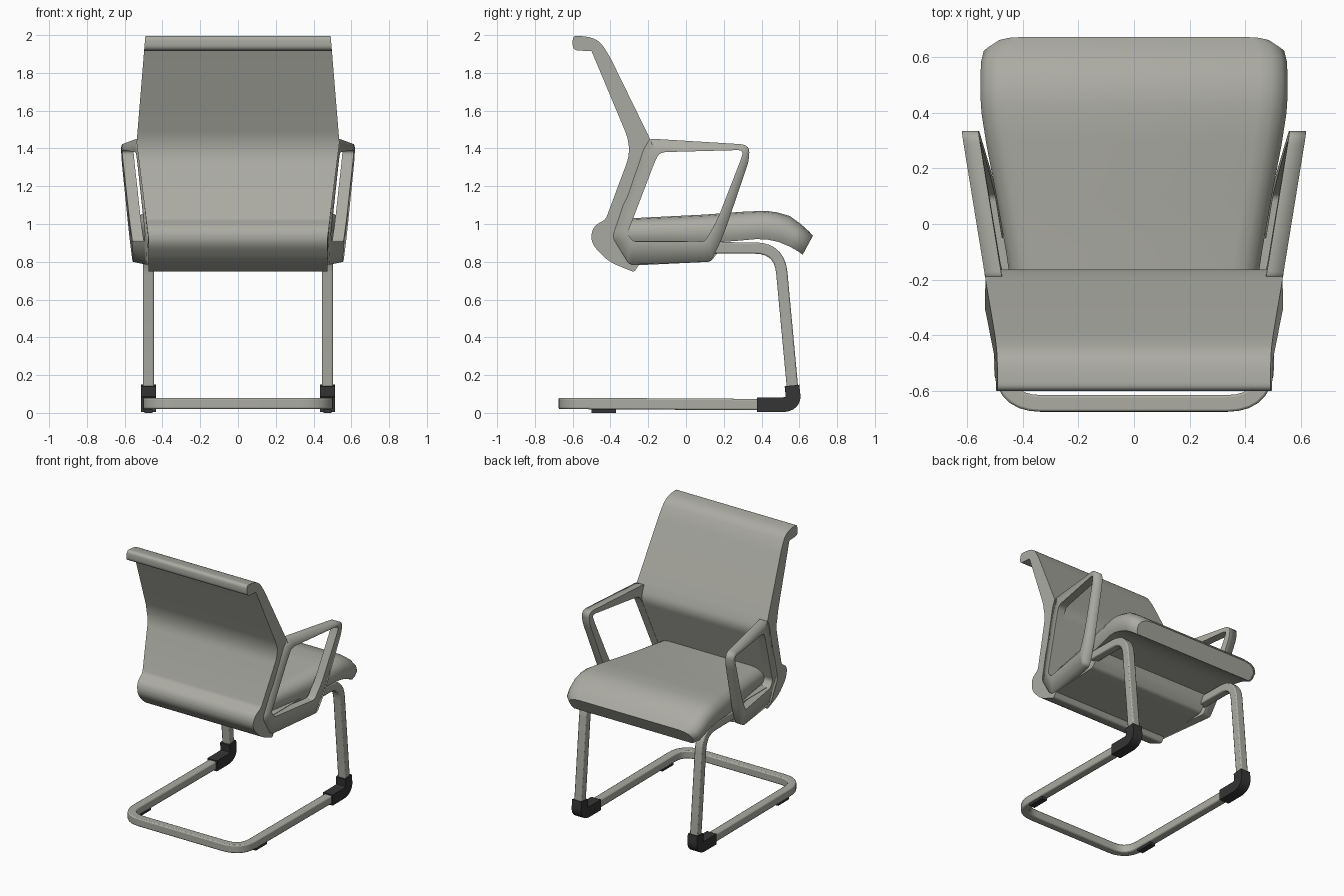
import bpy, math
from mathutils import Vector

if "Cube" in bpy.data.objects:
    bpy.data.objects.remove(bpy.data.objects["Cube"], do_unlink=True)


def material(name, rgb):
    m = bpy.data.materials.new(name)
    m.use_nodes = True
    m.diffuse_color = (*rgb, 1)
    b = m.node_tree.nodes["Principled BSDF"]
    b.inputs["Base Color"].default_value = (*rgb, 1)
    b.inputs["Roughness"].default_value = 0.7
    return m


GREY = material("warm grey", (0.41, 0.41, 0.37))
DARK = material("dark rubber", (0.035, 0.035, 0.035))


def make(name, verts, faces, mat, bevel=0, angle=32):
    me = bpy.data.meshes.new(name)
    me.from_pydata([tuple(v) for v in verts], [], faces)
    ob = bpy.data.objects.new(name, me)
    bpy.context.collection.objects.link(ob)
    me.materials.append(mat)
    bpy.ops.object.select_all(action='DESELECT')
    ob.select_set(True)
    bpy.context.view_layer.objects.active = ob
    bpy.ops.object.mode_set(mode='EDIT')
    bpy.ops.mesh.select_all(action='SELECT')
    bpy.ops.mesh.normals_make_consistent(inside=False)
    bpy.ops.object.mode_set(mode='OBJECT')
    bpy.ops.object.shade_smooth_by_angle(angle=math.radians(angle))
    if bevel:
        b = ob.modifiers.new("soft_edges", 'BEVEL')
        b.width, b.segments, b.limit_method = bevel, 2, 'ANGLE'
        b.angle_limit = math.radians(50)
    return ob


def rounded(points, closed=True, steps=5):
    """Round each corner; the last entry of a point is its cut-back length."""
    out, n = [], len(points)
    for i, p in enumerate(points):
        c, d = Vector(p[:-1]), p[-1]
        if d == 0 or (not closed and i in (0, n - 1)):
            out.append(c)
            continue
        a, b = Vector(points[i - 1][:-1]), Vector(points[(i + 1) % n][:-1])
        a = c + (a - c).normalized() * min(d, (a - c).length * .49)
        b = c + (b - c).normalized() * min(d, (b - c).length * .49)
        for k in range(steps + 1):
            t = k / steps
            out.append(a * (1 - t) ** 2 + c * 2 * t * (1 - t) + b * t * t)
    return out


def loft(rings, caps=True):
    """Join equal closed rings into a skin."""
    n = len(rings[0])
    verts = [v for r in rings for v in r]
    faces = [(i * n + j, i * n + (j + 1) % n, (i + 1) * n + (j + 1) % n, (i + 1) * n + j)
             for i in range(len(rings) - 1) for j in range(n)]
    if caps:
        faces += [tuple(range(n)), tuple(range(len(verts) - n, len(verts)))]
    return verts, faces


def sweep(path, size):
    """Square bar along a path with mitred corners."""
    rings, n = [], len(path)
    side = None
    for i, p in enumerate(path):
        t0 = (p - path[max(i - 1, 0)]).normalized()
        t1 = (path[min(i + 1, n - 1)] - p).normalized()
        t = (t0 + t1).normalized()
        side = Vector((1, 0, 0)) if side is None else side
        side = (side - t * side.dot(t)).normalized()
        up = t.cross(side)
        rings.append([p + (side * a + up * b) * size / 2
                      for a, b in ((-1, -1), (1, -1), (1, 1), (-1, 1))])
    return loft(rings)


# Backrest with head roll and lower shell, one profile across the width
def back_half(z):
    if z > 1.43:
        return .537 - (z - 1.43) * .082
    return max(.473, .537 - (1.43 - z) * .125)


back = rounded([
    (-.60, 2.0, .03), (-.47, 1.985, .06), (-.41, 1.90, .05), (-.19, 1.45, .03),
    (-.155, 1.36, .05), (-.315, .94, .02), (-.28, .91, 0), (.20, .91, 0),
    (.17, .85, .03), (.13, .80, .02), (-.25, .782, 0), (-.275, .745, .015),
    (-.41, .80, .05), (-.505, .90, .05), (-.495, .985, .04), (-.425, 1.025, .02),
    (-.30, 1.36, .05), (-.305, 1.45, .05), (-.50, 1.915, 0), (-.60, 1.92, .03)])
make("backrest", *loft([[(s * back_half(z), y, z) for y, z in back] for s in (-1, 1)]),
     GREY, angle=28)

# Seat cushion: stations as top y, top z, bottom y, bottom z, half width
stations = [
    (-.30, 1.03, -.30, .90, .43), (-.10, 1.04, -.10, .90, .46),
    (.10, 1.05, .10, .90, .495), (.30, 1.065, .26, .91, .53),
    (.42, 1.07, .37, .92, .548), (.48, 1.062, .43, .918, .552),
    (.55, 1.042, .49, .905, .552), (.61, .998, .55, .88, .55),
    (.65, .962, .59, .857, .54), (.672, .938, .618, .838, .505)]
rings = []
for yt, zt, yb, zb, h in stations:
    top, bot = Vector((0, yt, zt)), Vector((0, yb, zb))
    half = [(h - .10, 0), (h - .055, .05), (h - .02, .20), (h, .45), (h - .005, .8), (h - .02, 1)]
    half = [top.lerp(bot, f) + Vector((x, 0, 0)) for x, f in half]
    rings.append(half + [Vector((-v.x, v.y, v.z)) for v in reversed(half)])
make("seat", *loft(rings), GREY, angle=40)

# Arm loops: flared flat rings
outer = rounded([(-.19, 1.452, .02), (.335, 1.42, .05), (.335, 1.34, .04),
                 (.195, .93, .06), (.13, .80, .02), (-.30, .785, .02),
                 (-.39, .93, .03), (-.24, 1.37, .04)])
inner = rounded([(-.14, 1.38, .04), (.305, 1.392, .035), (.29, 1.34, .03),
                 (.165, 1.02, .05), (.10, .907, .02), (-.28, .907, .02),
                 (-.31, .95, .02), (-.165, 1.33, .04)])


def arm_x(y, z):
    return .535 + .165 * (y + .19) + .045 * (z - 1.45)


for side, s in (("left", 1), ("right", -1)):
    loops = [[(s * (arm_x(y, z) - d), y, z) for y, z in prof]
             for prof, d in ((outer, 0), (outer, .06), (inner, .06), (inner, 0), (outer, 0))]
    arm = make(side + "_arm", *loft(loops, caps=False), GREY, angle=35)
    # Weld the seam where the skin meets itself
    w = arm.modifiers.new("weld", 'WELD')
    w.merge_threshold = .0005

# Cantilever frame: one continuous bar, mirrored about the centre
half = [(.474, .14, .874, 0), (.474, .495, .872, .13), (.474, .572, .043, .07),
        (.474, -.645, .05, .14)]
path = rounded(half + [(-x, y, z, d) for x, y, z, d in reversed(half)], closed=False, steps=7)
make("cantilever_frame", *sweep(path, .06), GREY, bevel=.008)

# Rubber corner caps and rear pads
for side, s in (("left", 1), ("right", -1)):
    x = s * .474
    cap = rounded([(x, .375, .043, 0), (x, .572, .043, .07), (x, .561, .145, 0)],
                  closed=False, steps=7)
    make(side + "_foot_cap", *sweep(cap, .078), DARK, bevel=.008)
    pad = [[(x + a * .022, y, z) for a, y in ((-1, -.50), (1, -.50), (1, -.37), (-1, -.37))]
           for z in (0, .03)]
    make(side + "_rear_pad", *loft(pad), DARK)
